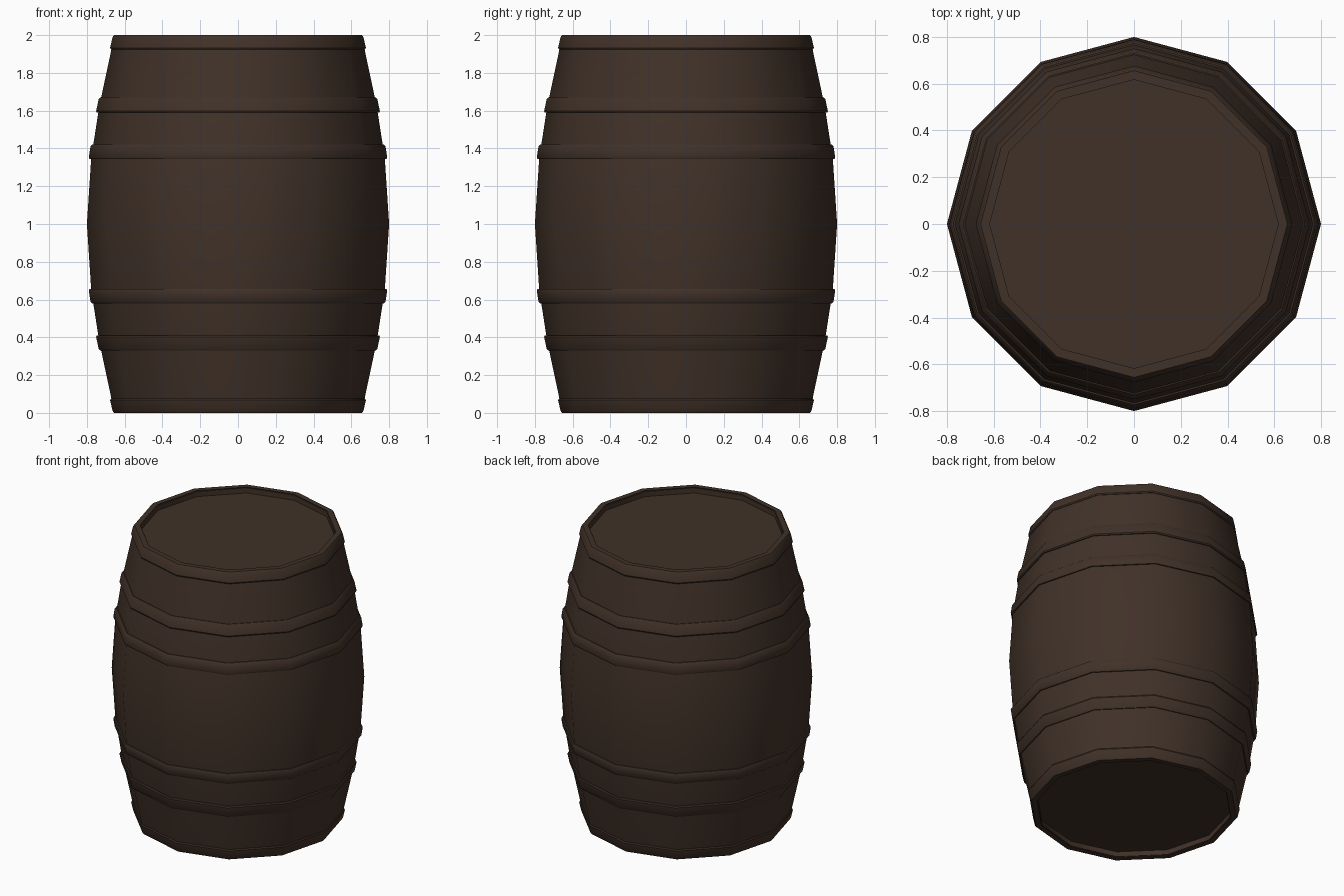
import bpy, bmesh, math

if "Cube" in bpy.data.objects:
    bpy.data.objects.remove(bpy.data.objects["Cube"])

SIDES = 12
wood = bpy.data.materials.new("dark brown wood")
wood.diffuse_color = (0.052, 0.031, 0.021, 1)
wood.use_nodes = True
wood.node_tree.nodes["Principled BSDF"].inputs["Base Color"].default_value = wood.diffuse_color


def lathe(name, profile, closed=False, caps=False):
    """Spin an (r, z) profile around z into a 12-sided shell."""
    bm = bmesh.new()
    rings = []
    for r, z in profile:
        rings.append([bm.verts.new((r * math.cos(2 * math.pi * i / SIDES),
                                    r * math.sin(2 * math.pi * i / SIDES), z))
                      for i in range(SIDES)])
    pairs = list(zip(rings, rings[1:]))
    if closed:
        pairs.append((rings[-1], rings[0]))
    for a, b in pairs:
        for i in range(SIDES):
            j = (i + 1) % SIDES
            bm.faces.new((a[i], a[j], b[j], b[i]))
    if caps:
        bm.faces.new(rings[0])
        bm.faces.new(rings[-1])
    bmesh.ops.recalc_face_normals(bm, faces=bm.faces)
    me = bpy.data.meshes.new(name)
    bm.to_mesh(me)
    bm.free()
    me.materials.append(wood)
    ob = bpy.data.objects.new(name, me)
    bpy.context.collection.objects.link(ob)
    bpy.ops.object.select_all(action='DESELECT')
    ob.select_set(True)
    bpy.context.view_layer.objects.active = ob
    bpy.ops.object.shade_smooth_by_angle(angle=math.radians(35))
    return ob


# Bulging body with recessed heads at both ends
upper = [(0.80, 1.0), (0.777, 1.35), (0.735, 1.62), (0.655, 1.995),
         (0.617, 1.995), (0.617, 1.96)]
lower = [(r, 2 - z) for r, z in reversed(upper[1:])]
lathe("barrel_body", lower + upper, caps=True)

# Hoops: (bottom z, top z, bottom radius, top radius, inner bottom, inner top)
hoops = [("end", 1.925, 2.0, 0.677, 0.664, 0.655, 0.62),
         ("quarter", 1.59, 1.67, 0.751, 0.738, 0.73, 0.71),
         ("belly", 1.345, 1.42, 0.79, 0.781, 0.765, 0.755)]
for name, z0, z1, r0, r1, i0, i1 in hoops:
    section = [(i0, z0), (r0 - 0.004, z0), (r0, z0 + 0.008),
               (r1, z1 - 0.01), (r1 - 0.008, z1), (i1, z1)]
    lathe("upper_hoop_" + name, section, closed=True)
    lathe("lower_hoop_" + name, [(r, 2 - z) for r, z in section], closed=True)
